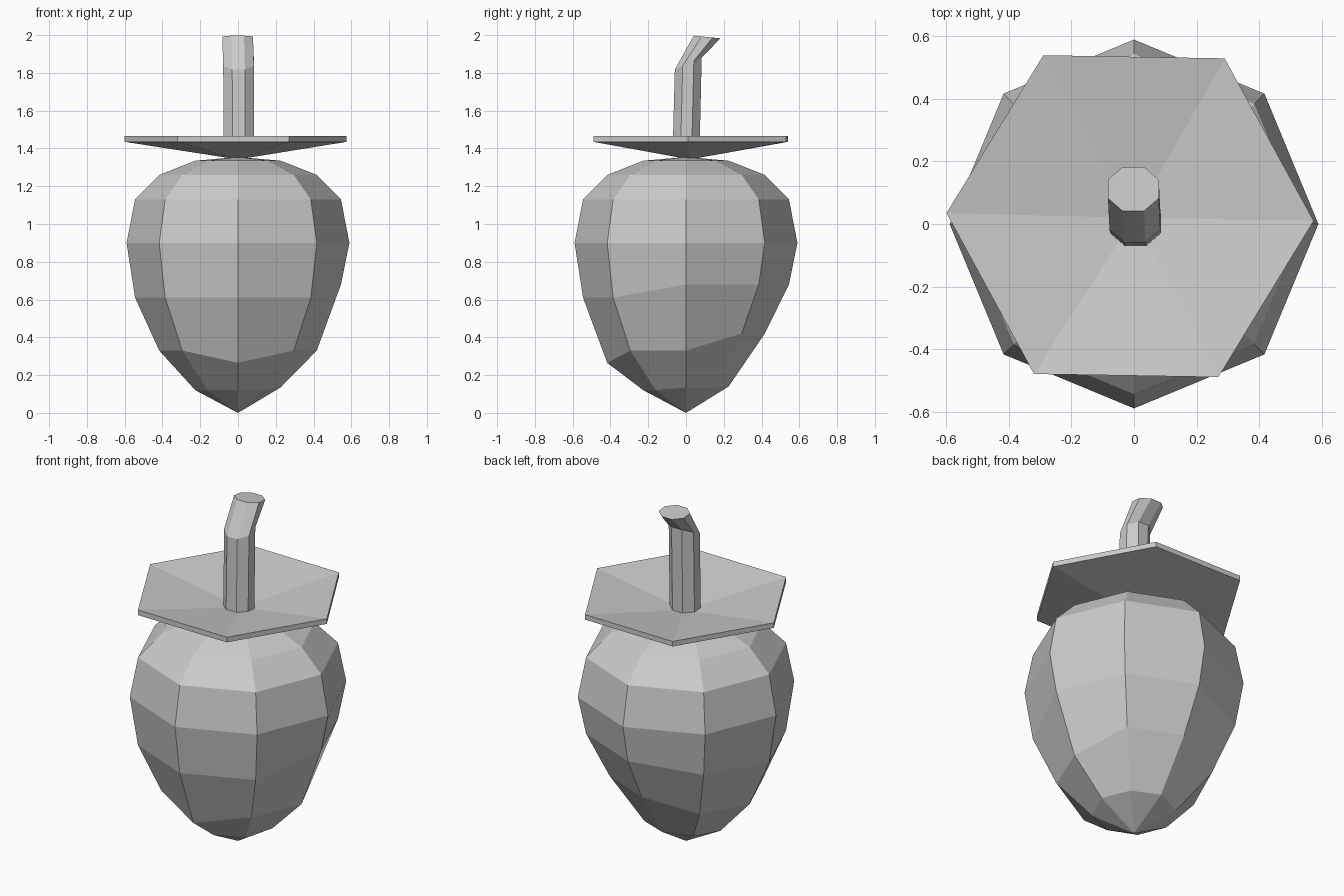
import bpy
from math import sin, cos, pi, radians

if "Cube" in bpy.data.objects:
    bpy.data.objects.remove(bpy.data.objects["Cube"])


def loft(name, rings, cap_start=None, cap_end=None):
    """Skin equal-size rings; each end closes to a point or with an n-gon."""
    n = len(rings[0])
    verts = [v for r in rings for v in r]
    faces = []
    for k in range(len(rings) - 1):
        for i in range(n):
            j = (i + 1) % n
            faces.append((k*n + i, k*n + j, k*n + n + j, k*n + n + i))
    last = (len(rings) - 1) * n
    if cap_start:
        verts.append(cap_start)
        p = len(verts) - 1
        faces += [((i + 1) % n, i, p) for i in range(n)]
    else:
        faces.append(tuple(reversed(range(n))))
    if cap_end:
        verts.append(cap_end)
        p = len(verts) - 1
        faces += [(last + i, last + (i + 1) % n, p) for i in range(n)]
    else:
        faces.append(tuple(range(last, last + n)))
    mesh = bpy.data.meshes.new(name)
    mesh.from_pydata(verts, [], faces)
    mesh.update()
    obj = bpy.data.objects.new(name, mesh)
    bpy.context.collection.objects.link(obj)
    return obj


# Berry body: eight-sided, lower rings uneven (heights go round from +x)
heights = [
    [.135, .135, .14, .13, .12, .12, .12, .12],
    [.33, .42, .42, .35, .33, .33, .265, .33],
    [.68, .68, .68, .64, .61, .61, .61, .61],
    [.90] * 8, [1.13] * 8, [1.26] * 8, [1.335] * 8,
]
rings = []
for k, hs in enumerate(heights):
    r = .59 * sin(pi * (k + 1) / 8)
    rings.append([(r * cos(i * pi / 4), r * sin(i * pi / 4), h)
                  for i, h in enumerate(hs)])
loft("berry", rings, (0, 0, 0), (0, 0, 1.355))

# Leaf cap: thin dished hexagon
outline = [(.575, .01), (.29, .53), (-.29, .54),
           (-.6, .035), (-.32, -.48), (.27, -.49)]
loft("leaf_cap", [[(x, y, z) for x, y in outline] for z in (1.435, 1.465)],
     (0, .02, 1.342), (0, .02, 1.375))

# Bent stem: centre x, y, z and slope of each section
sections = [(.005, 0, 1.36, 0), (.003, .012, 1.85, .45), (-.002, .112, 1.99, -.1)]
stem = []
for cx, cy, z, slope in sections:
    ring = []
    for i in range(8):
        a = radians(22.5 + 45 * i)
        y = .077 * sin(a)
        ring.append((cx + .088 * cos(a), cy + y, z + slope * y))
    stem.append(ring)
loft("stem", stem)
